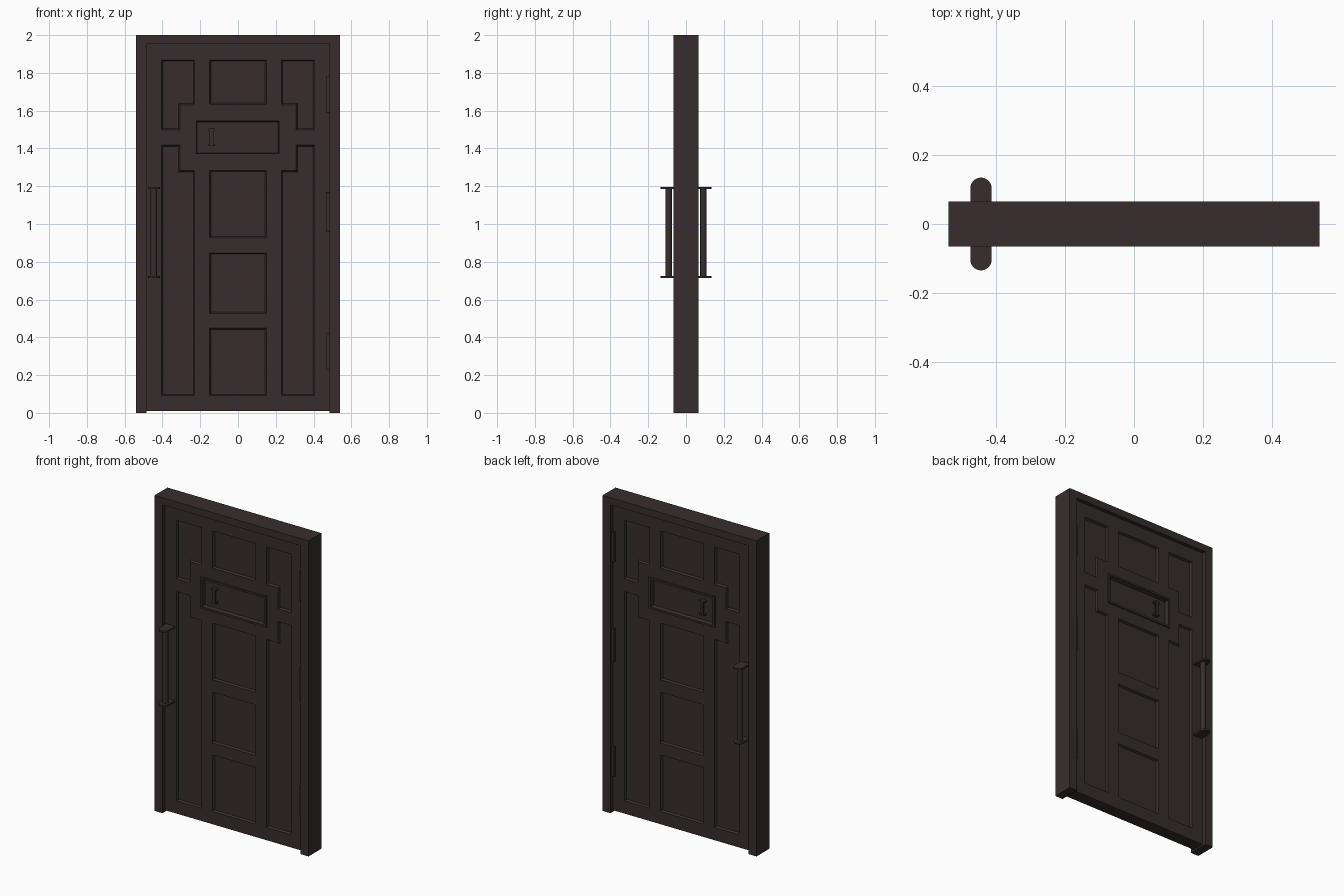
import bpy
import bmesh
from math import cos, sin, pi
from mathutils import Vector

if "Cube" in bpy.data.objects:
    bpy.data.objects.remove(bpy.data.objects["Cube"])

wood = bpy.data.materials.new("dark_brown")
wood.use_nodes = True
COLOUR = (0.038, 0.026, 0.027, 1)
wood.diffuse_color = COLOUR
wood.node_tree.nodes["Principled BSDF"].inputs["Base Color"].default_value = COLOUR

FACE = 0.04      # door face distance from the centre plane
SIDES = (-1, 1)  # front and back


def finish(name, bm):
    bmesh.ops.recalc_face_normals(bm, faces=bm.faces)
    mesh = bpy.data.meshes.new(name)
    bm.to_mesh(mesh)
    bm.free()
    mesh.materials.append(wood)
    obj = bpy.data.objects.new(name, mesh)
    bpy.context.collection.objects.link(obj)
    return obj


def add_prism(bm, points, offset):
    face = bm.faces.new([bm.verts.new(p) for p in points])
    new = bmesh.ops.extrude_face_region(bm, geom=[face])["geom"]
    moved = [v for v in new if isinstance(v, bmesh.types.BMVert)]
    bmesh.ops.translate(bm, vec=offset, verts=moved)


def rect(x0, x1, z0, z1):
    return [(x0, z0), (x1, z0), (x1, z1), (x0, z1)]


def add_box(bm, x0, x1, y0, y1, z0, z1):
    add_prism(bm, [(x, y0, z) for x, z in rect(x0, x1, z0, z1)], (0, y1 - y0, 0))


def add_recess(bm, outline, side, depth, slope):
    # Sunken panel cutter: the floor is smaller than the mouth
    verts = [bm.verts.new((x, side * (FACE + 0.002), z)) for x, z in outline]
    floor = bm.faces.new(verts)
    floor.normal_update()
    bmesh.ops.inset_region(bm, faces=[floor], thickness=slope, use_boundary=True,
                           use_even_offset=True)
    for v in floor.verts:
        v.co.y = side * (FACE - depth)
    bm.faces.new(verts)


# Surround: two jambs and a head in one profile
bm = bmesh.new()
arch = [(-.54, 0), (-.485, 0), (-.485, 1.955), (.485, 1.955),
        (.485, 0), (.54, 0), (.54, 2), (-.54, 2)]
add_prism(bm, [(x, -.065, z) for x, z in arch], (0, .13, 0))
finish("door_frame", bm)

# Door leaf with sunken panels on both faces
bm = bmesh.new()
add_box(bm, -.485, .485, -FACE, FACE, .01, 1.955)
leaf = finish("door_leaf", bm)

upper = [(.228, 1.87), (.228, 1.63), (.307, 1.63), (.307, 1.497), (.405, 1.497), (.405, 1.87)]
lower = [(.228, .09), (.405, .09), (.405, 1.418), (.307, 1.418), (.307, 1.283), (.228, 1.283)]
panels = [rect(-.152, .152, z0, z1)
          for z0, z1 in ((.09, .45), (.525, .848), (.925, 1.285), (1.632, 1.87))]
for shape in (upper, lower):
    panels += [shape, [(-x, z) for x, z in shape]]

bm = bmesh.new()
for side in SIDES:
    for outline in panels:
        add_recess(bm, outline, side, .013, .008)
    add_recess(bm, rect(-.222, .218, 1.37, 1.545), side, .02, .006)
cutter = finish("panel_cutter", bm)
cutter.hide_render = True
cut = leaf.modifiers.new("panels", "BOOLEAN")
cut.operation = "DIFFERENCE"
cut.solver = "EXACT"
cut.object = cutter
bpy.context.view_layer.update()
carved = bpy.data.meshes.new_from_object(leaf.evaluated_get(bpy.context.evaluated_depsgraph_get()))
leaf.modifiers.clear()
leaf.data = carved
bpy.data.objects.remove(cutter)

# Hinges along the model's left jamb
bm = bmesh.new()
for z0, z1 in ((.23, .42), (.96, 1.17), (1.59, 1.78)):
    add_box(bm, .467, .49, -.052, .052, z0, z1)
finish("hinges", bm)

for side in SIDES:
    label = "front" if side < 0 else "back"

    # Raised rim around the viewing hatch
    bm = bmesh.new()
    y0, y1 = side * (FACE - .005), side * (FACE + .007)
    for x0, x1 in ((-.234, -.220), (.216, .230)):
        add_box(bm, x0, x1, y0, y1, 1.36, 1.557)
    for z0, z1 in ((1.36, 1.372), (1.545, 1.557)):
        add_box(bm, -.220, .216, y0, y1, z0, z1)
    finish(label + "_hatch_rim", bm)

    # Small pull on the hatch
    bm = bmesh.new()
    add_box(bm, -.15, -.13, side * .034, side * .044, 1.42, 1.5)
    for z in (1.413, 1.495):
        add_box(bm, -.157, -.123, side * .018, side * .045, z, z + .01)
    finish(label + "_hatch_pull", bm)

    # Long handle: round bar between two round-ended brackets
    bm = bmesh.new()
    centre = Vector((-.445, side * .092, 0))
    ring = [centre + Vector((.017 * cos(a * pi / 8), .017 * sin(a * pi / 8), .72))
            for a in range(16)]
    add_prism(bm, ring, (0, 0, .47))
    bar = finish(label + "_handle_bar", bm)
    bm = bmesh.new()
    arc = [(-.445 + .031 * cos(a * pi / 12), side * (.104 + .031 * sin(a * pi / 12)))
           for a in range(13)]
    plan = [(-.414, side * .035)] + arc + [(-.476, side * .035)]
    for z in (.713, 1.184):
        add_prism(bm, [(x, y, z) for x, y in plan], (0, 0, .011))
    brackets = finish(label + "_handle_brackets", bm)
    for obj in (bar, brackets):
        bpy.ops.object.select_all(action="DESELECT")
        obj.select_set(True)
        bpy.context.view_layer.objects.active = obj
        bpy.ops.object.shade_smooth_by_angle()
